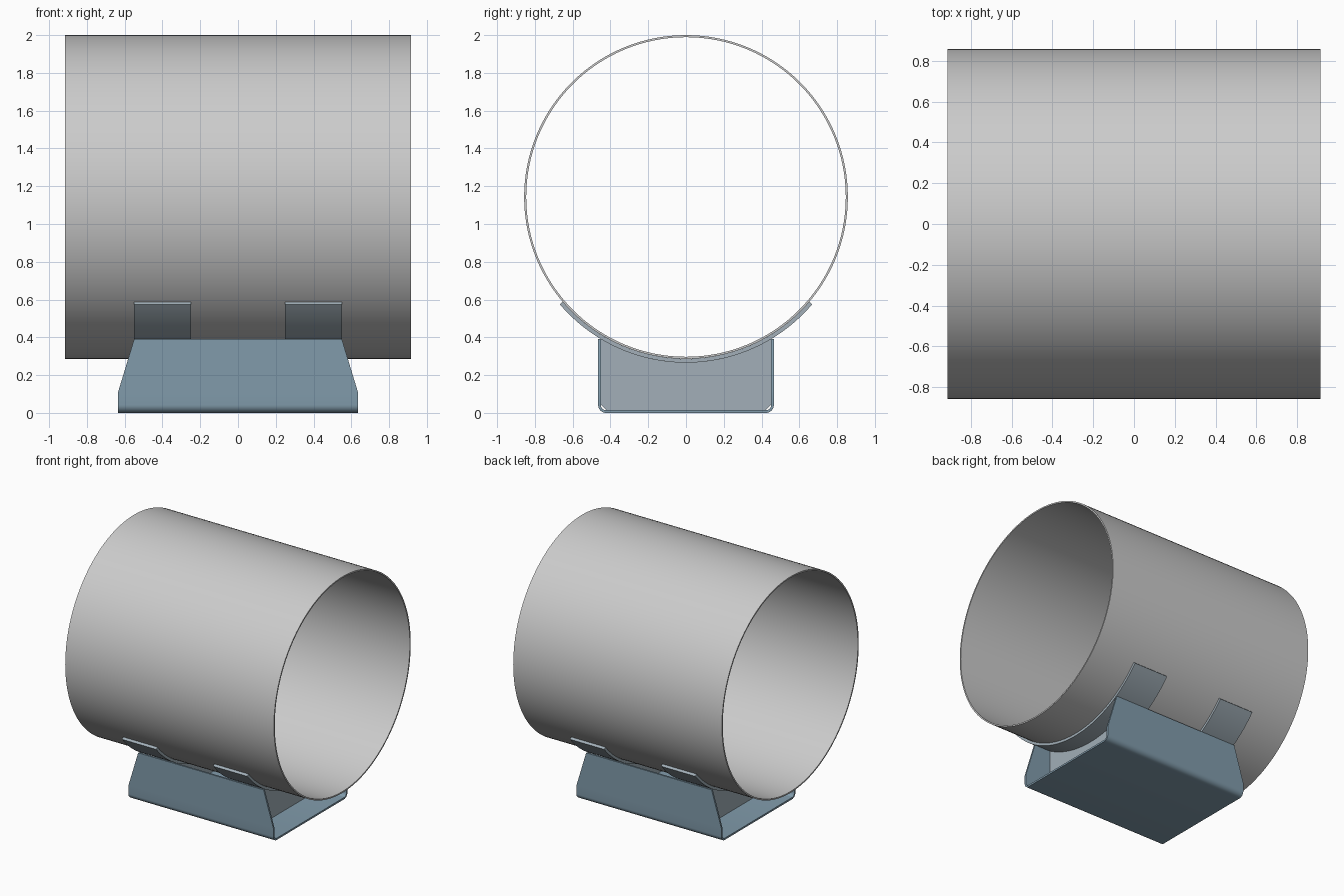
import bpy, math

if "Cube" in bpy.data.objects:
    bpy.data.objects.remove(bpy.data.objects["Cube"])

PIPE_Z, PIPE_R, PIPE_T = 1.143, 0.857, 0.011   # pipe centre height, radius, wall
STRAP_R = 0.877                                # outer radius of saddle straps


def material(name, rgb):
    m = bpy.data.materials.new(name)
    m.diffuse_color = (*rgb, 1)
    m.use_nodes = True
    m.node_tree.nodes["Principled BSDF"].inputs["Base Color"].default_value = m.diffuse_color
    return m


steel = material("blue_steel", (0.22, 0.33, 0.41))
plate = material("pale_steel", (0.36, 0.43, 0.48))


def strip(name, outer, inner, x0, x1, mat=None, closed=False):
    """Solid between two matching (y, z) outlines, running from x0(z) to x1(z)."""
    n = len(outer)
    verts = [(x(z), y, z) for line in (outer, inner) for x in (x0, x1) for y, z in line]
    a, b, c, d = 0, n, 2 * n, 3 * n            # outer/inner rows at both ends
    faces = []
    for i in range(n if closed else n - 1):
        j = (i + 1) % n
        for p, q in ((a, b), (b, d), (d, c), (c, a)):
            faces.append((p + i, p + j, q + j, q + i))
    if not closed:
        faces += [(a, b, d, c), (c + n - 1, d + n - 1, b + n - 1, a + n - 1)]
    me = bpy.data.meshes.new(name)
    me.from_pydata(verts, [], faces)
    ob = bpy.data.objects.new(name, me)
    bpy.context.collection.objects.link(ob)
    if mat:
        me.materials.append(mat)
    bpy.ops.object.select_all(action='DESELECT')
    ob.select_set(True)
    bpy.context.view_layer.objects.active = ob
    bpy.ops.object.mode_set(mode='EDIT')
    bpy.ops.mesh.select_all(action='SELECT')
    bpy.ops.mesh.normals_make_consistent(inside=False)
    bpy.ops.object.mode_set(mode='OBJECT')
    bpy.ops.object.shade_smooth_by_angle(angle=math.radians(30))
    return ob


def arc(r, start, end, n, cy=0.0, cz=PIPE_Z):
    """Points on a circle; angle 0 points straight down, positive toward +y."""
    out = []
    for i in range(n):
        t = math.radians(start + (end - start) * i / (n - 1))
        out.append((cy + r * math.sin(t), cz - r * math.cos(t)))
    return out


def const(v):
    return lambda z: v


# Pipe
strip("pipe", arc(PIPE_R, 0, 360, 129)[:-1], arc(PIPE_R - PIPE_T, 0, 360, 129)[:-1],
      const(-0.915), const(0.915), closed=True)

# Folded channel base with tapered side walls
W, H, T, R = 0.465, 0.39, 0.014, 0.042


def channel(off):
    r, w = R - off, W - off
    right = arc(r, 0, 90, 9, W - R, R) + [(w, 0.11), (w, H)]
    return [(-y, z) for y, z in reversed(right)] + right


def half_length(z):
    return 0.635 - 0.085 * max(0.0, (z - 0.11) / (H - 0.11))


strip("channel_base", channel(0), channel(T),
      lambda z: -half_length(z), half_length, steel)

# Saddle straps and the upright ribs that carry them
ys = [-0.45 + 0.03 * i for i in range(31)]
rib_top = [(y, PIPE_Z - math.sqrt(STRAP_R ** 2 - y * y)) for y in ys]
rib_bottom = [(y, T + max(0.0, abs(y) - 0.42)) for y in ys]
for side, x in (("left", -0.4), ("right", 0.4)):
    strip("saddle_strap_" + side, arc(STRAP_R, -49.6, 49.6, 49), arc(PIPE_R, -49.6, 49.6, 49),
          const(x - 0.15), const(x + 0.15), plate)
    strip("rib_" + side, rib_top, rib_bottom, const(x - 0.01), const(x + 0.01), plate)
